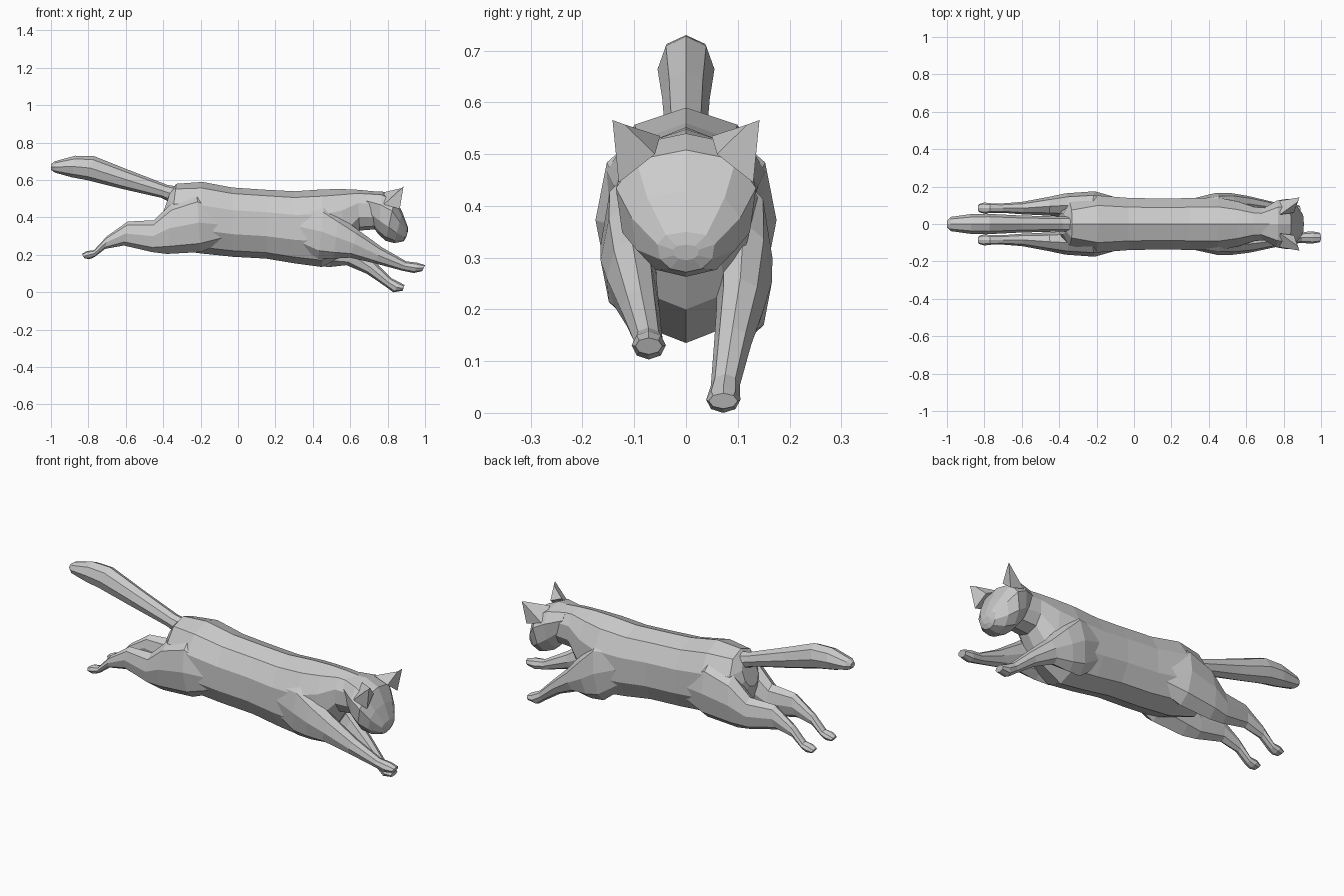
import bpy, bmesh, math
from mathutils import Vector


def loft(name, sections, sides=8, skew=0.0, boxy=1.0):
    """Rings given as (top x, top z, bottom x, bottom z, centre y, half width)."""
    bm = bmesh.new()
    rings = []
    for xt, zt, xb, zb, y, w in sections:
        top, bot = Vector((xt, y, zt)), Vector((xb, y, zb))
        mid, up = (top + bot) / 2, (top - bot) / 2
        ring = []
        for i in range(sides):
            a = 2 * math.pi * i / sides
            s, c = math.sin(a), math.cos(a)
            side = math.copysign(abs(s) ** boxy, s) * w * (1 + skew * c)
            rise = math.copysign(abs(c) ** boxy, c)
            ring.append(bm.verts.new(mid + up * rise + Vector((0, side, 0))))
        rings.append(ring)
    for r0, r1 in zip(rings, rings[1:]):
        for i in range(sides):
            j = (i + 1) % sides
            bm.faces.new((r0[i], r0[j], r1[j], r1[i]))
    bm.faces.new(rings[0])
    bm.faces.new(rings[-1])
    return finish(name, bm)


def finish(name, bm):
    bmesh.ops.recalc_face_normals(bm, faces=bm.faces)
    me = bpy.data.meshes.new(name)
    bm.to_mesh(me)
    bm.free()
    ob = bpy.data.objects.new(name, me)
    bpy.context.collection.objects.link(ob)
    return ob


def flip(sections, side):
    return [(a, b, c, d, y * side, w) for a, b, c, d, y, w in sections]


# Torso and neck
loft("body", [
    (-0.36, 0.54, -0.41, 0.40, 0, 0.06),
    (-0.33, 0.58, -0.37, 0.26, 0, 0.12),
    (-0.19, 0.59, -0.22, 0.21, 0, 0.160),
    (-0.03, 0.56, -0.03, 0.19, 0, 0.146),
    (0.15, 0.548, 0.15, 0.18, 0, 0.142),
    (0.30, 0.54, 0.30, 0.155, 0, 0.145),
    (0.45, 0.55, 0.45, 0.135, 0, 0.148),
    (0.55, 0.552, 0.57, 0.20, 0, 0.125),
    (0.64, 0.548, 0.65, 0.33, 0, 0.095),
    (0.78, 0.535, 0.78, 0.34, 0, 0.085)], sides=10, boxy=0.9)

# Head tapering to the muzzle
loft("head", [
    (0.68, 0.54, 0.70, 0.38, 0, 0.08),
    (0.77, 0.54, 0.75, 0.31, 0, 0.125),
    (0.84, 0.508, 0.79, 0.275, 0, 0.135),
    (0.878, 0.43, 0.835, 0.263, 0, 0.105),
    (0.908, 0.35, 0.885, 0.272, 0, 0.055),
    (0.908, 0.325, 0.90, 0.295, 0, 0.025)], sides=10, skew=0.15, boxy=0.85)

# Ears
for side, label in ((-1, "right"), (1, "left")):
    bm = bmesh.new()
    base = [(0.78, 0.05, 0.535), (0.855, 0.06, 0.50),
            (0.865, 0.13, 0.445), (0.78, 0.125, 0.47)]
    vs = [bm.verts.new((x, y * side, z)) for x, y, z in base]
    tip_in = bm.verts.new((0.875, 0.118 * side, 0.557))
    tip_out = bm.verts.new((0.885, 0.142 * side, 0.566))
    for f in ((vs[0], vs[1], tip_in), (vs[1], vs[2], tip_out, tip_in),
              (vs[2], vs[3], tip_out), (vs[3], vs[0], tip_in, tip_out), vs):
        bm.faces.new(f)
    finish(label + "_ear", bm)

# Tail
loft("tail", [
    (-0.30, 0.56, -0.34, 0.47, 0, 0.04),
    (-0.38, 0.575, -0.41, 0.505, 0, 0.04),
    (-0.60, 0.66, -0.63, 0.555, 0, 0.046),
    (-0.77, 0.728, -0.81, 0.60, 0, 0.055),
    (-0.87, 0.73, -0.89, 0.615, 0, 0.052),
    (-0.98, 0.70, -0.98, 0.64, 0, 0.038),
    (-1.00, 0.685, -1.00, 0.655, 0, 0.018)], sides=8)

# Hind legs stretched back
hind = [
    (-0.08, 0.45, -0.06, 0.27, 0.09, 0.045),
    (-0.22, 0.53, -0.20, 0.215, 0.10, 0.075),
    (-0.35, 0.48, -0.38, 0.205, 0.10, 0.064),
    (-0.45, 0.385, -0.46, 0.215, 0.095, 0.050),
    (-0.59, 0.378, -0.61, 0.25, 0.085, 0.033),
    (-0.70, 0.30, -0.71, 0.232, 0.085, 0.025),
    (-0.77, 0.225, -0.765, 0.19, 0.085, 0.026),
    (-0.81, 0.22, -0.79, 0.178, 0.085, 0.030),
    (-0.835, 0.205, -0.82, 0.18, 0.085, 0.022)]
for side, label in ((-1, "right"), (1, "left")):
    loft(label + "_hind_leg", flip(hind, side))

# Front legs reaching forward, the left one lower
loft("right_front_leg", flip([
    (0.34, 0.46, 0.32, 0.24, 0.095, 0.045),
    (0.46, 0.47, 0.43, 0.18, 0.105, 0.060),
    (0.54, 0.41, 0.51, 0.18, 0.110, 0.055),
    (0.64, 0.335, 0.60, 0.185, 0.105, 0.048),
    (0.77, 0.24, 0.73, 0.155, 0.088, 0.037),
    (0.90, 0.165, 0.88, 0.115, 0.073, 0.028),
    (0.96, 0.158, 0.94, 0.103, 0.072, 0.033),
    (1.00, 0.145, 0.985, 0.113, 0.072, 0.026)], -1))
loft("left_front_leg", [
    (0.34, 0.46, 0.32, 0.22, 0.095, 0.045),
    (0.46, 0.46, 0.42, 0.14, 0.105, 0.062),
    (0.54, 0.37, 0.49, 0.135, 0.112, 0.054),
    (0.63, 0.26, 0.58, 0.145, 0.105, 0.046),
    (0.73, 0.165, 0.69, 0.098, 0.090, 0.036),
    (0.82, 0.075, 0.79, 0.03, 0.076, 0.028),
    (0.87, 0.05, 0.83, 0.0, 0.072, 0.033),
    (0.89, 0.038, 0.88, 0.008, 0.072, 0.028)])
